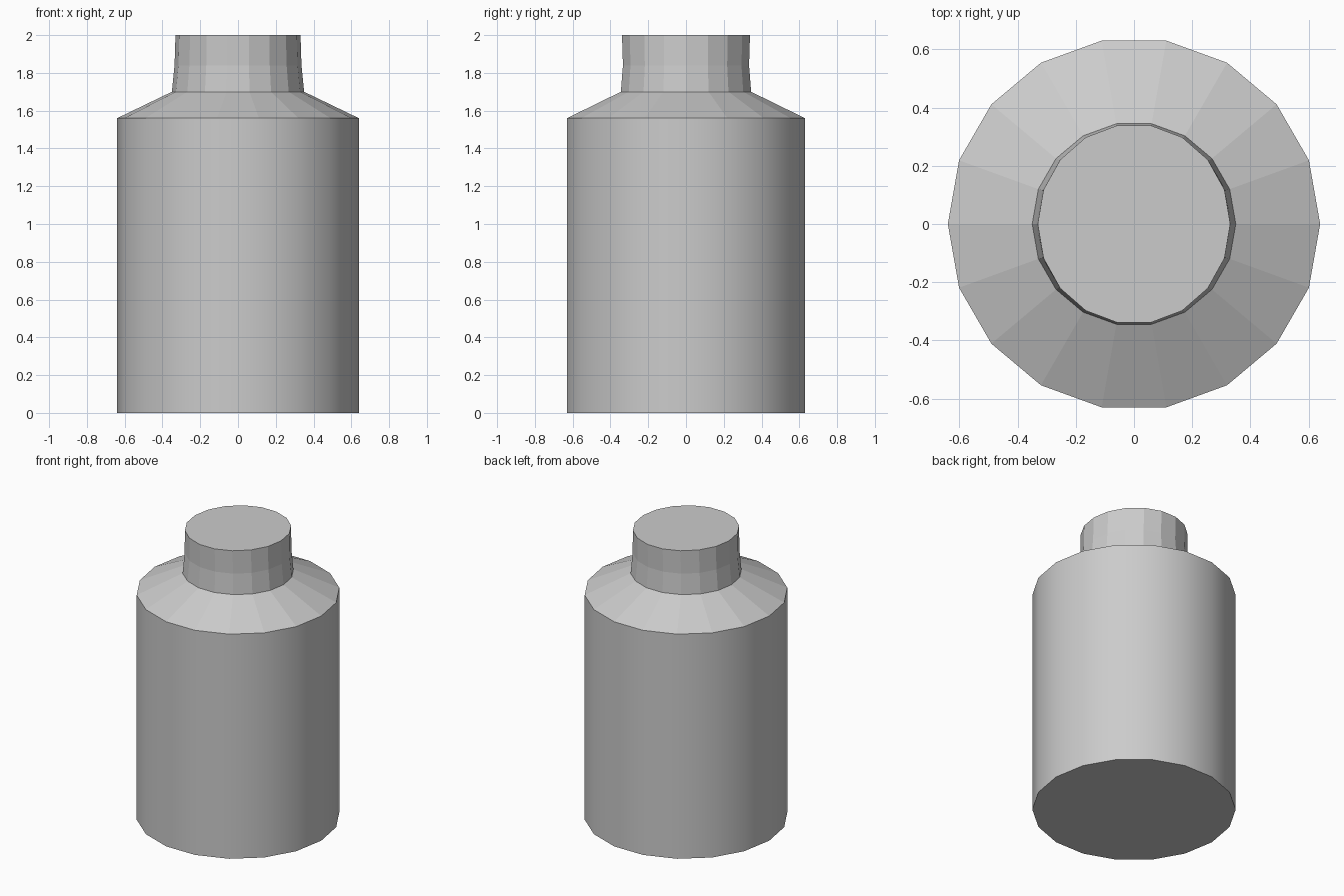
import bpy, bmesh
from math import cos, sin, tau

if "Cube" in bpy.data.objects:
    bpy.data.objects.remove(bpy.data.objects["Cube"])

SIDES = 18

# Bottle profile: height, x radius, y radius
rings = [
    (0.00, 0.64, 0.64),     # base
    (1.56, 0.64, 0.64),     # top of body
    (1.70, 0.35, 0.35),     # shoulder meets neck
    (1.84, 0.336, 0.339),   # neck
    (2.00, 0.331, 0.344),   # slightly oval mouth
]

bm = bmesh.new()
loops = [[bm.verts.new((rx * cos(tau * i / SIDES), ry * sin(tau * i / SIDES), z))
          for i in range(SIDES)] for z, rx, ry in rings]

# Walls: only the body is smooth, shoulder and neck stay faceted
for level, (low, high) in enumerate(zip(loops, loops[1:])):
    for i in range(SIDES):
        j = (i + 1) % SIDES
        face = bm.faces.new((low[i], low[j], high[j], high[i]))
        face.smooth = level == 0

# Base and mouth caps
bm.faces.new(loops[0][::-1])
bm.faces.new(loops[-1])

mesh = bpy.data.meshes.new("bottle")
bm.to_mesh(mesh)
bm.free()
bpy.context.collection.objects.link(bpy.data.objects.new("bottle", mesh))
